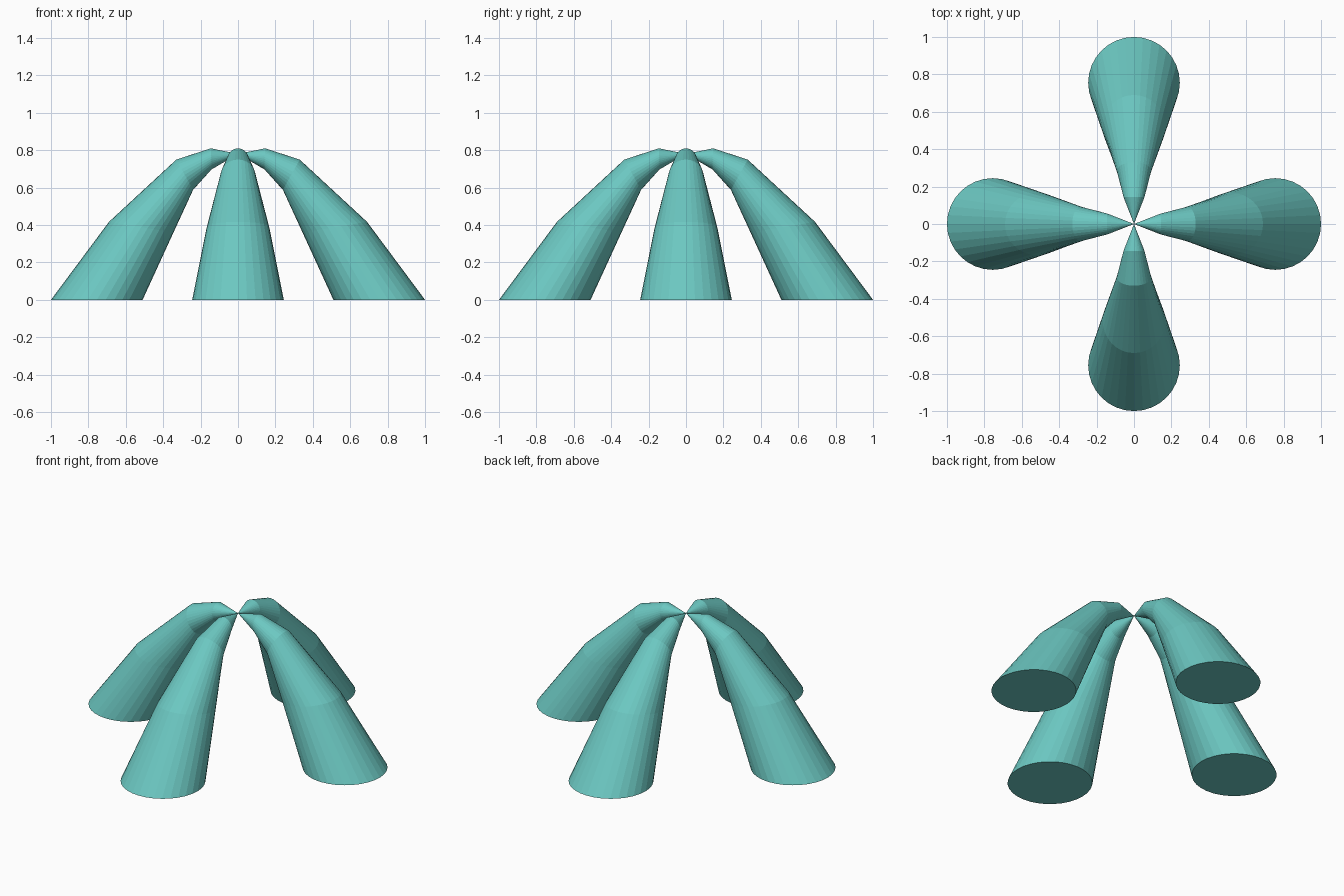
import bpy, bmesh, math
from mathutils import Vector, Matrix

if "Cube" in bpy.data.objects:
    bpy.data.objects.remove(bpy.data.objects["Cube"])

SIDES = 32
APEX = Vector((0, 0, 0.78))
# Cross-sections from foot to crown: outer (x, z), inner (x, z), half width
SECTIONS = [
    ((1.00, 0.00), (0.51, 0.00), 0.245),
    ((0.69, 0.417), (0.345, 0.36), 0.167),
    ((0.33, 0.75), (0.24, 0.588), 0.092),
    ((0.145, 0.81), (0.142, 0.697), 0.056),
]

mat = bpy.data.materials.new("teal")
mat.diffuse_color = (0.15, 0.58, 0.54, 1)
mat.use_nodes = True
mat.node_tree.nodes["Principled BSDF"].inputs["Base Color"].default_value = mat.diffuse_color


def build_leg(name, angle):
    bm = bmesh.new()
    rings = []
    for outer, inner, half in SECTIONS:
        o = Vector((outer[0], 0, outer[1]))
        i = Vector((inner[0], 0, inner[1]))
        mid, axis = (o + i) / 2, (o - i) / 2
        ring = []
        for k in range(SIDES):
            t = 2 * math.pi * k / SIDES
            ring.append(bm.verts.new(mid + axis * math.cos(t) + Vector((0, half * math.sin(t), 0))))
        rings.append(ring)
    tip = bm.verts.new(APEX)
    # Flat foot, tapering walls and pointed crown
    bm.faces.new(rings[0])
    for k in range(SIDES):
        n = (k + 1) % SIDES
        for a, b in zip(rings, rings[1:]):
            bm.faces.new((a[k], a[n], b[n], b[k]))
        bm.faces.new((rings[-1][k], rings[-1][n], tip))
    bmesh.ops.recalc_face_normals(bm, faces=bm.faces)
    bm.transform(Matrix.Rotation(angle, 4, 'Z'))
    mesh = bpy.data.meshes.new(name)
    bm.to_mesh(mesh)
    bm.free()
    mesh.materials.append(mat)
    bpy.context.collection.objects.link(bpy.data.objects.new(name, mesh))


# Four arched legs meeting at the top
for n, side in enumerate(("right", "back", "left", "front")):
    build_leg(side + "_leg", n * math.pi / 2)
